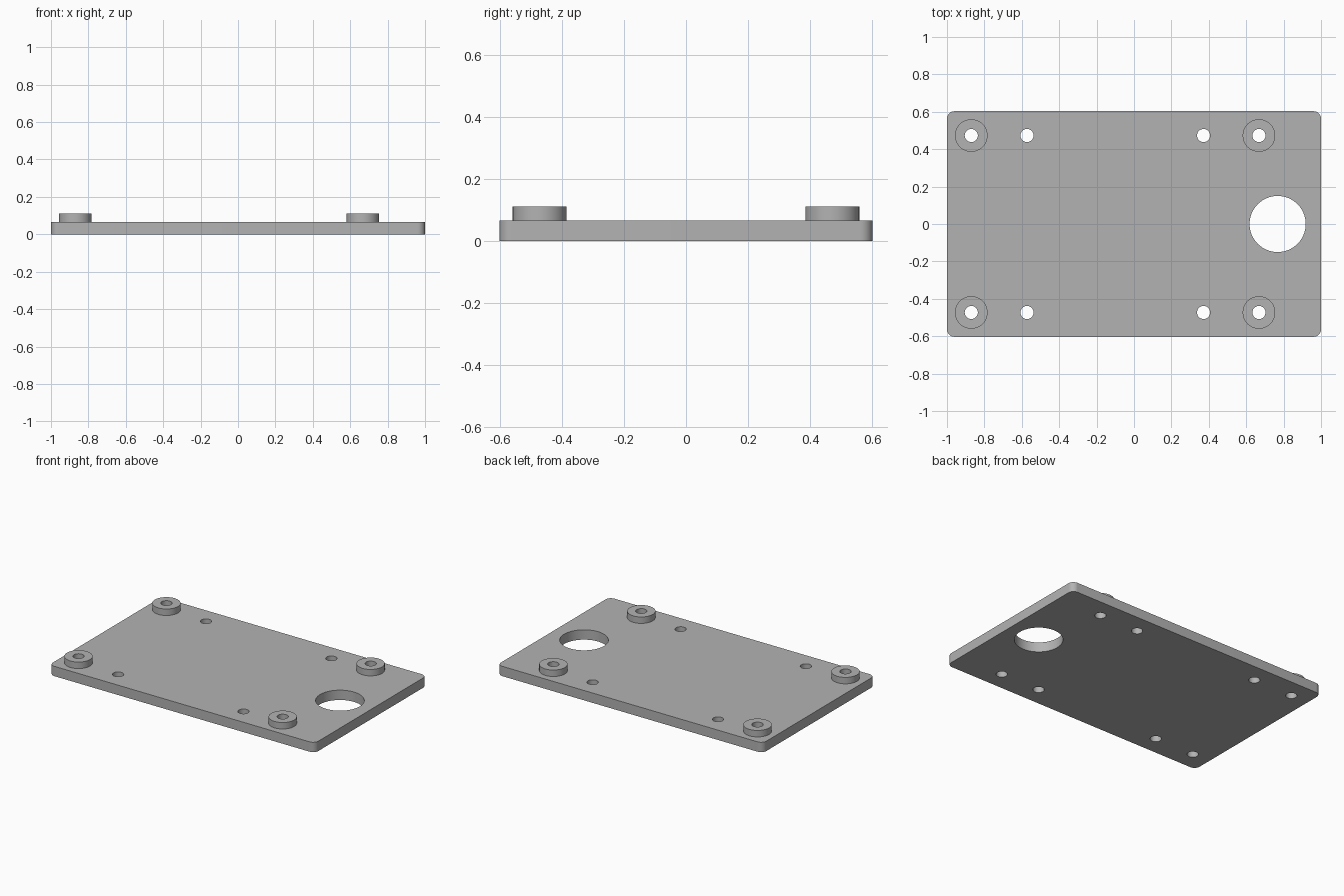
import bpy, bmesh, math
from mathutils import Matrix

if "Cube" in bpy.data.objects:
    bpy.data.objects.remove(bpy.data.objects["Cube"])

PLATE_TOP, BOSS_TOP = 0.067, 0.111
HALF_X, HALF_Y, CORNER = 1.0, 0.603, 0.04
ROW_Y = 0.473
BOSS_X = (-0.87, 0.668)
SMALL_X = (-0.572, 0.372)

grey = bpy.data.materials.new("grey metal")
grey.diffuse_color = (0.45, 0.45, 0.45, 1)
grey.use_nodes = True
grey.node_tree.nodes["Principled BSDF"].inputs["Base Color"].default_value = grey.diffuse_color


def make_object(name, bm):
    mesh = bpy.data.meshes.new(name)
    bm.to_mesh(mesh)
    bm.free()
    mesh.materials.append(grey)
    obj = bpy.data.objects.new(name, mesh)
    bpy.context.collection.objects.link(obj)
    return obj


def add_cylinder(bm, x, y, radius, z0, z1, sides):
    bmesh.ops.create_cone(bm, cap_ends=True, segments=sides, radius1=radius,
                          radius2=radius, depth=z1 - z0,
                          matrix=Matrix.Translation((x, y, (z0 + z1) / 2)))


def at_rows(xs):
    return [(x, y) for x in xs for y in (-ROW_Y, ROW_Y)]


# Plate with rounded vertical corners
bm = bmesh.new()
bmesh.ops.create_cube(bm, size=1, matrix=Matrix.Translation((0, 0, PLATE_TOP / 2))
                      @ Matrix.Diagonal((2 * HALF_X, 2 * HALF_Y, PLATE_TOP, 1)))
uprights = [e for e in bm.edges if abs(e.verts[0].co.z - e.verts[1].co.z) > 0.01]
bmesh.ops.bevel(bm, geom=uprights, offset=CORNER, segments=10, profile=0.5,
                affect='EDGES')
plate = make_object("mounting_plate", bm)

# Raised bosses, sunk into the plate so they merge with it
bm = bmesh.new()
for x, y in at_rows(BOSS_X):
    add_cylinder(bm, x, y, 0.087, PLATE_TOP / 2, BOSS_TOP, 64)
bosses = make_object("bosses", bm)

# Through holes: bosses, screw holes and the large cable opening
bm = bmesh.new()
for x, y in at_rows(BOSS_X + SMALL_X):
    add_cylinder(bm, x, y, 0.035, -0.1, 0.2, 48)
add_cylinder(bm, 0.768, 0, 0.15, -0.1, 0.2, 96)
holes = make_object("hole_cutters", bm)

# Merge the bosses, then cut the holes
bpy.context.view_layer.objects.active = plate
plate.select_set(True)
for tool, operation in ((bosses, 'UNION'), (holes, 'DIFFERENCE')):
    mod = plate.modifiers.new(tool.name, 'BOOLEAN')
    mod.object, mod.operation, mod.solver = tool, operation, 'EXACT'
    bpy.ops.object.modifier_apply(modifier=mod.name)
    bpy.data.objects.remove(tool)

bpy.ops.object.shade_smooth_by_angle(angle=math.radians(30))
